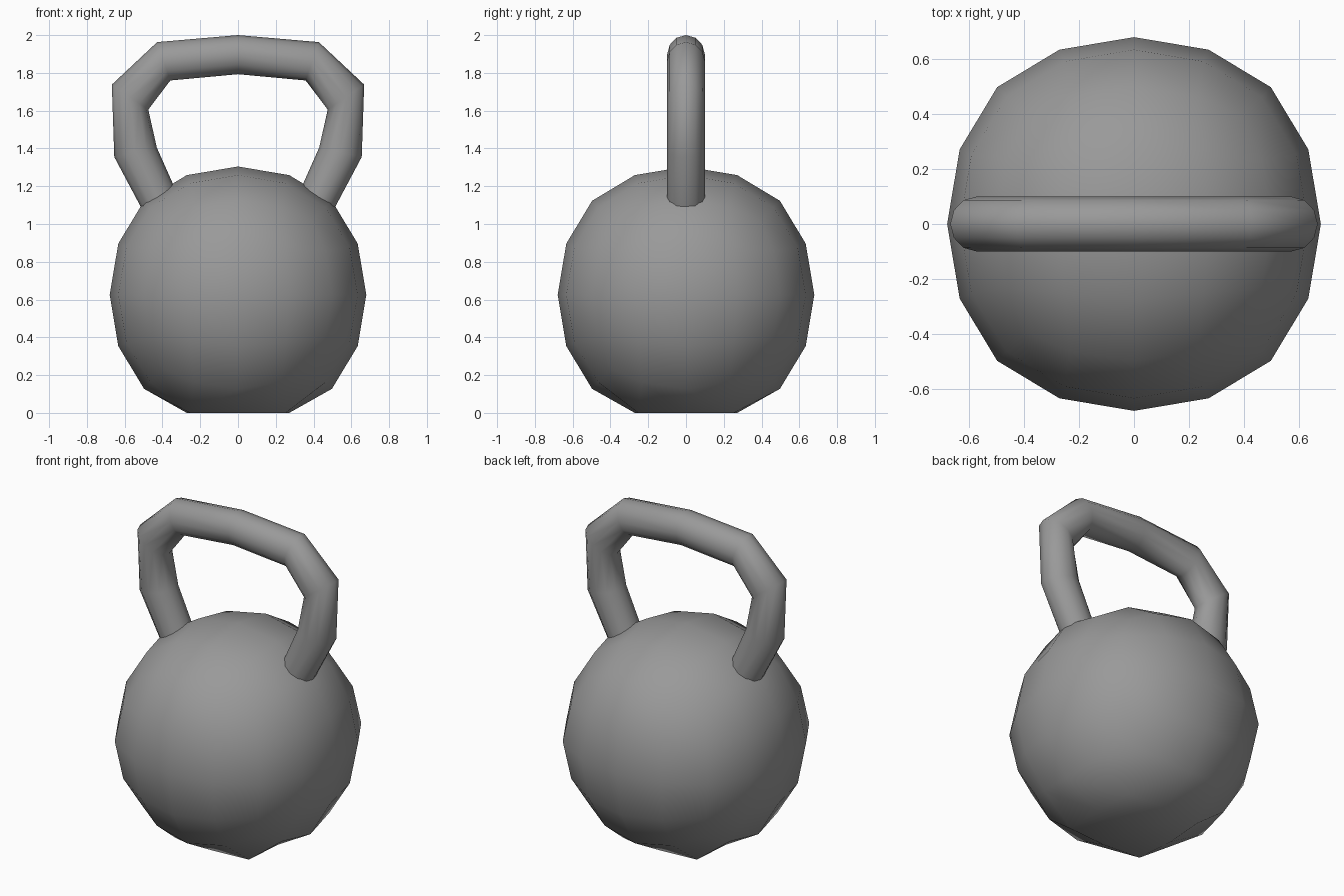
import bpy, bmesh, math
from mathutils import Vector

if "Cube" in bpy.data.objects:
    bpy.data.objects.remove(bpy.data.objects["Cube"])

SIDES = 12       # handle cross-section
HALF_WIDTH = 0.1 # handle half thickness along y

iron = bpy.data.materials.new("dark_iron")
iron.diffuse_color = (0.216, 0.216, 0.216, 1)
iron.use_nodes = True
iron.node_tree.nodes["Principled BSDF"].inputs["Base Color"].default_value = iron.diffuse_color
iron.diffuse_color = (0.32, 0.32, 0.32, 1)
iron.use_nodes = True
iron.node_tree.nodes["Principled BSDF"].inputs["Base Color"].default_value = iron.diffuse_color

# Ball: subdivided cube with a flattened base
HALF = 0.679 / 0.878
bpy.ops.mesh.primitive_cube_add(size=2 * HALF, location=(0, 0, 0.625))
ball = bpy.context.object
ball.name = "weight_ball"
sub = ball.modifiers.new("round", 'SUBSURF')
sub.levels = sub.render_levels = 2
sub.use_limit_surface = False
bpy.ops.object.modifier_apply(modifier=sub.name)
for v in ball.data.vertices:
    if v.co.z < -0.575:
        v.co.z = -0.625
bpy.ops.object.shade_smooth()
ball.data.materials.append(iron)

# Handle: (outer, inner) points of each ring on the right half, bottom to top
half = [((0.44, 0.95), (0.25, 1.00)),
        ((0.655, 1.355), (0.43, 1.405)),
        ((0.668, 1.738), (0.475, 1.606)),
        ((0.428, 1.963), (0.358, 1.76))]
top = [((0, 2.0), (0, 1.793))]
left = [((-o[0], o[1]), (-i[0], i[1])) for o, i in reversed(half)]

bm = bmesh.new()
rings = []
for outer, inner in half + top + left:
    o, i = Vector((outer[0], 0, outer[1])), Vector((inner[0], 0, inner[1]))
    mid, arm = (o + i) / 2, (o - i) / 2
    ring = []
    for k in range(SIDES):
        a = 2 * math.pi * k / SIDES
        ring.append(bm.verts.new(mid + arm * math.cos(a) + Vector((0, HALF_WIDTH * math.sin(a), 0))))
    rings.append(ring)
for r0, r1 in zip(rings, rings[1:]):
    for k in range(SIDES):
        n = (k + 1) % SIDES
        bm.faces.new((r0[k], r0[n], r1[n], r1[k]))
# Make sure the open tube faces outwards
bmesh.ops.recalc_face_normals(bm, faces=bm.faces)
f = max(bm.faces, key=lambda q: q.calc_center_median().z)
if f.normal.z < 0:
    bmesh.ops.reverse_faces(bm, faces=bm.faces)
for f in bm.faces:
    f.smooth = True
mesh = bpy.data.meshes.new("handle")
bm.to_mesh(mesh)
bm.free()
mesh.materials.append(iron)
bpy.context.collection.objects.link(bpy.data.objects.new("handle", mesh))
